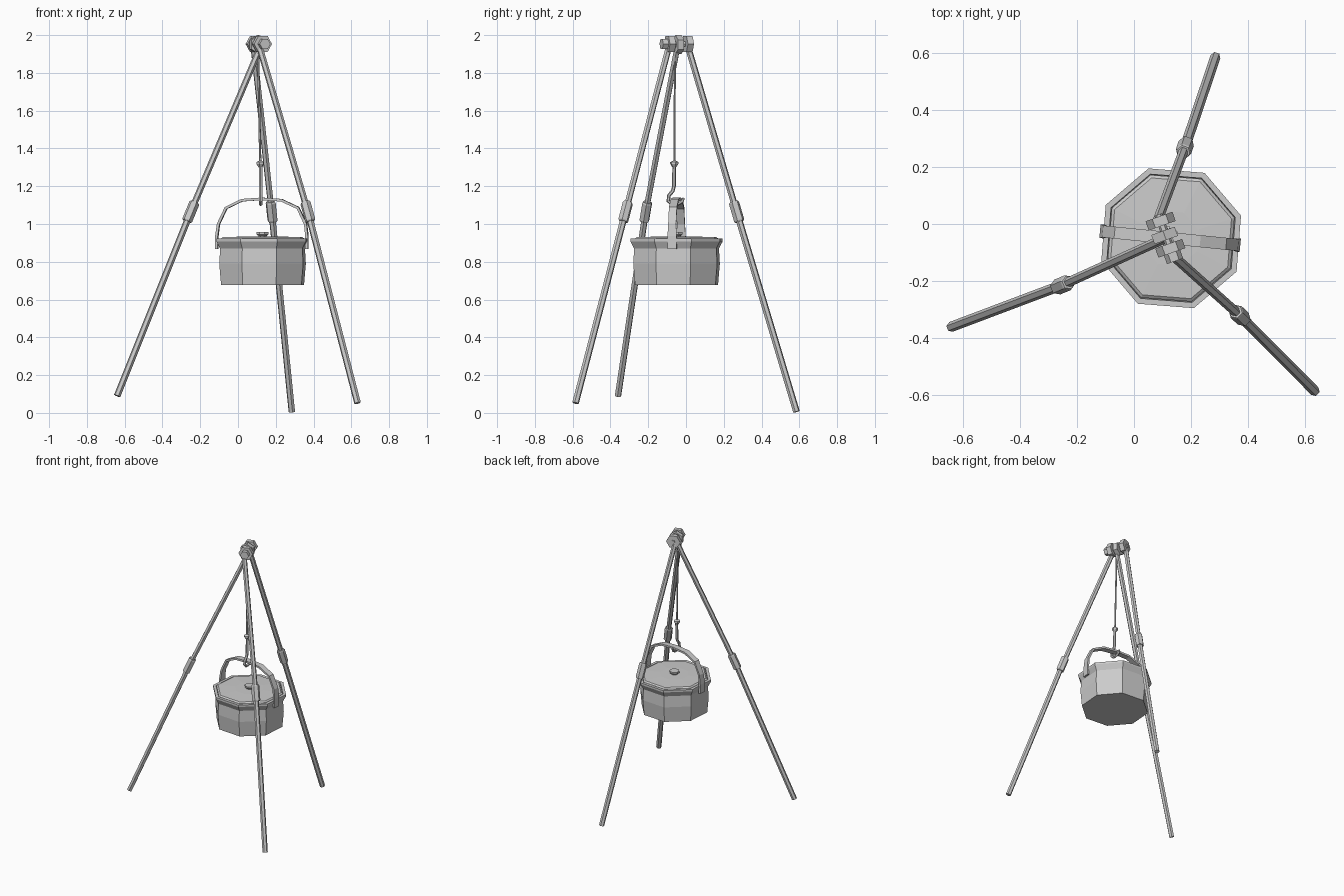
import bpy, bmesh, math
from mathutils import Vector

if "Cube" in bpy.data.objects:
    bpy.data.objects.remove(bpy.data.objects["Cube"])


def finish(name, bm):
    bmesh.ops.recalc_face_normals(bm, faces=bm.faces)
    me = bpy.data.meshes.new(name)
    bm.to_mesh(me)
    bm.free()
    ob = bpy.data.objects.new(name, me)
    bpy.context.collection.objects.link(ob)
    return ob


def skin(name, rings):
    """Join successive rings of points with quads and cap both ends."""
    bm = bmesh.new()
    vs = [[bm.verts.new(p) for p in r] for r in rings]
    n = len(vs[0])
    for a, b in zip(vs, vs[1:]):
        for i in range(n):
            bm.faces.new((a[i], a[(i + 1) % n], b[(i + 1) % n], b[i]))
    bm.faces.new(vs[0][::-1])
    bm.faces.new(vs[-1])
    return finish(name, bm)


def sweep(name, pts, radii, sides=6, phase=0.0, ref=(0, 0, 1)):
    """Faceted tube along a path; radii may be one number or one per point."""
    pts = [Vector(p) for p in pts]
    if not isinstance(radii, (list, tuple)):
        radii = [radii] * len(pts)
    ref, rings = Vector(ref), []
    for i, p in enumerate(pts):
        t = (pts[min(i + 1, len(pts) - 1)] - pts[max(i - 1, 0)]).normalized()
        u = ref.cross(t).normalized()
        v = t.cross(u)
        rings.append([p + radii[i] * (math.cos(a) * u + math.sin(a) * v)
                      for a in (phase + math.tau * k / sides for k in range(sides))])
    return skin(name, rings)


def lathe(name, centre, profile, sides=8, phase=math.radians(18)):
    cx, cy = centre
    return skin(name, [[(cx + r * math.cos(phase + math.tau * k / sides),
                         cy + r * math.sin(phase + math.tau * k / sides), z)
                        for k in range(sides)] for r, z in profile])


# Tripod legs: foot, joint, top and centre of the pivot head
AXIS = Vector((0.335, -0.942, 0))
legs = {
    "left": ((-0.64, -0.36, 0.09), (-0.25, -0.213, 1.065), (0.12, -0.045, 1.94), (0.107, -0.04, 1.95), 90),
    "right": ((0.633, -0.585, 0.052), (0.37, -0.32, 1.065), (0.113, -0.09, 1.94), (0.127, -0.085, 1.953), 0),
    "back": ((0.285, 0.585, 0.006), (0.178, 0.268, 1.065), (0.082, 0.01, 1.94), (0.093, 0.01, 1.953), 0),
}
for side, (foot, joint, top, head, turn) in legs.items():
    foot, joint, top, head = map(Vector, (foot, joint, top, head))
    sweep(side + "_lower_leg", [foot, joint], 0.018)
    sweep(side + "_upper_leg", [joint, top], 0.017)
    d = (top - foot).normalized()
    sweep(side + "_collar", [joint - d * 0.055, joint - d * 0.048, joint + d * 0.048, joint + d * 0.055],
          [0.024, 0.028, 0.028, 0.024])
    sweep(side + "_pivot_head", [head - AXIS * 0.017, head + AXIS * 0.017], 0.05, 6, math.radians(turn))

# Pivot bolt through the heads
front, back = Vector((0.139, -0.117, 1.953)), Vector((0.085, 0.033, 1.953))
sweep("pivot_bolt", [front, back], 0.014)
sweep("bolt_head", [front + AXIS * 0.014, front - AXIS * 0.018], 0.03)

# Hanging rod, bead and hook
sweep("hanging_rod", [(0.106, -0.058, 1.94), (0.118, -0.062, 1.32)], 0.006, 6, 0, (0, 1, 0))
lathe("rod_bead", (0.118, -0.062), [(0.01, 1.3), (0.022, 1.318), (0.022, 1.328), (0.008, 1.335)], 6)
hook = [(-0.062, 1.32), (-0.064, 1.2), (-0.07, 1.175), (-0.09, 1.152), (-0.094, 1.122),
        (-0.075, 1.105), (-0.04, 1.108), (-0.02, 1.12), (-0.012, 1.138)]
sweep("hook", [(0.12, y, z) for y, z in hook], [0.01] * 7 + [0.009, 0.006], 6, 0, (1, 0, 0))

# Octagonal pot with flared rim, lid and knob
C = (0.13, -0.05)
lathe("pot", C, [(0.231, 0.678), (0.241, 0.79), (0.236, 0.87), (0.257, 0.908), (0.257, 0.922),
                 (0.236, 0.922), (0.234, 0.9)])
lathe("lid", C, [(0.233, 0.9), (0.233, 0.922), (0.222, 0.93), (0.1, 0.934)])
lathe("lid_knob", C, [(0.022, 0.93), (0.024, 0.938), (0.034, 0.945), (0.034, 0.957)])

# Flat strap handle, arched over the pot
arch = [(-0.112, 0.868), (-0.112, 0.935), (-0.103, 1.0), (-0.063, 1.085), (0.022, 1.126), (0.125, 1.133),
        (0.23, 1.126), (0.318, 1.085), (0.358, 1.0), (0.365, 0.935), (0.365, 0.868)]
across = Vector((0.1, 0.995, 0))
P = [Vector((x, -0.037 - 0.1 * x, z)) for x, z in arch]
rings = []
for i, p in enumerate(P):
    t = (P[min(i + 1, len(P) - 1)] - P[max(i - 1, 0)]).normalized()
    w = across * (0.024 if i in (0, 1, 9, 10) else 0.021)
    n = across.cross(t).normalized() * 0.007
    rings.append([p + w + n, p - w + n, p - w - n, p + w - n])
skin("pot_handle", rings)
